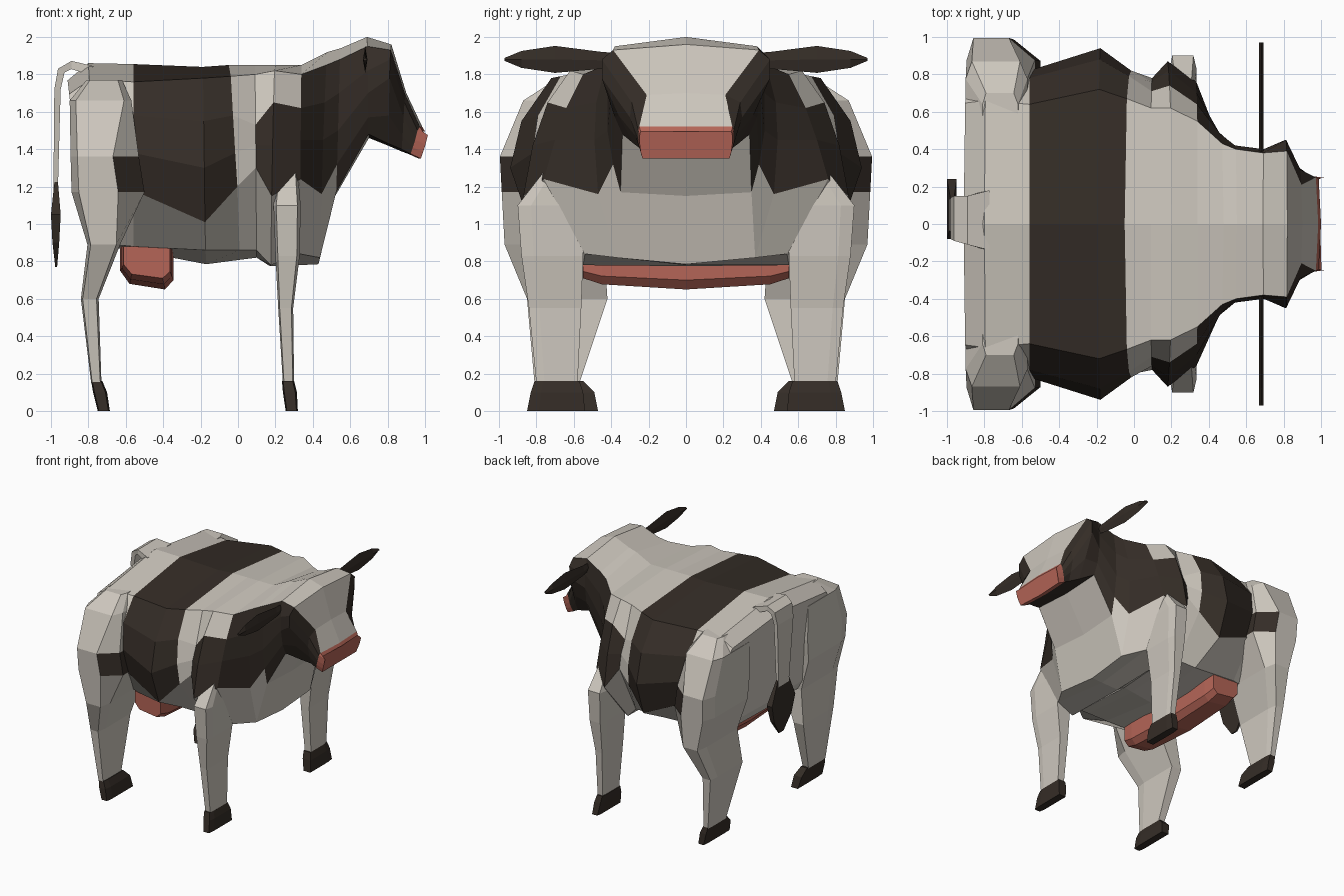
import bpy, bmesh
from mathutils import Vector


def material(name, rgb):
    m = bpy.data.materials.new(name)
    m.diffuse_color = (*rgb, 1)
    return m


HIDE = material("pale_hide", (0.61, 0.57, 0.51))
DARK = material("dark_patch", (0.035, 0.026, 0.020))
PINK = material("pink_skin", (0.46, 0.13, 0.095))
MATS = [HIDE, DARK, PINK]


def loft(name, rings, color=lambda i, j: 0, end_color=0):
    """Skin a row of equal rings; color(i, j) gives the material of each face."""
    bm = bmesh.new()
    vs = [[bm.verts.new(p) for p in r] for r in rings]
    n = len(rings[0])
    for i in range(len(vs) - 1):
        for j in range(n):
            k = (j + 1) % n
            f = bm.faces.new((vs[i][j], vs[i][k], vs[i + 1][k], vs[i + 1][j]))
            f.material_index = color(i, j)
    for r in (vs[0], vs[-1]):
        bm.faces.new(r).material_index = end_color
    bmesh.ops.recalc_face_normals(bm, faces=bm.faces)
    me = bpy.data.meshes.new(name)
    bm.to_mesh(me)
    bm.free()
    for m in MATS:
        me.materials.append(m)
    ob = bpy.data.objects.new(name, me)
    bpy.context.collection.objects.link(ob)
    return ob


def section(x_top, x_low, z_top, z_low, *side):
    """Symmetric 12-point cross-section from five (y, z) side points."""
    pts = [(0, z_top), *side, (0, z_low)]
    half = [Vector((x_top + (x_low - x_top) * i / 6, y, z)) for i, (y, z) in enumerate(pts)]
    return half + [Vector((p.x, -p.y, p.z)) for p in reversed(half[1:-1])]


def strip(j):
    """Ring face number counted from the spine down, same on both sides."""
    return min(j, 11 - j)


# Head with pink muzzle
head = [
    section(0.69, 0.70, 2.00, 1.46, (0.38, 1.95), (0.40, 1.82), (0.40, 1.70), (0.38, 1.57), (0.34, 1.48)),
    section(0.82, 0.80, 1.96, 1.42, (0.39, 1.93), (0.45, 1.88), (0.45, 1.78), (0.36, 1.58), (0.28, 1.43)),
    section(0.90, 0.87, 1.70, 1.39, (0.21, 1.69), (0.29, 1.65), (0.30, 1.57), (0.27, 1.47), (0.24, 1.40)),
    section(0.985, 0.91, 1.52, 1.375, (0.25, 1.52), (0.255, 1.50), (0.255, 1.45), (0.25, 1.41), (0.24, 1.375)),
]
head.append([Vector((p.x + (0.015 if p.z > 1.5 else 0.055), p.y * 0.97, p.z - 0.025))
             for p in head[-1]])
loft("head", head, lambda i, j: 2 if i == 3 else int(strip(j) > 0), 2)

# Barrel and neck, from haunch to throat
body = [
    section(-0.80, -0.77, 1.86, 0.885, (0.66, 1.77), (0.76, 1.60), (0.80, 1.35), (0.72, 1.15), (0.50, 0.90)),
    section(-0.56, -0.56, 1.855, 0.86, (0.64, 1.76), (0.78, 1.58), (0.82, 1.38), (0.78, 1.18), (0.56, 0.88)),
    section(-0.19, -0.17, 1.84, 0.785, (0.72, 1.78), (0.88, 1.55), (0.94, 1.30), (0.84, 1.01), (0.55, 0.86)),
    section(-0.05, 0.02, 1.85, 0.81, (0.67, 1.79), (0.79, 1.58), (0.82, 1.38), (0.80, 1.20), (0.55, 0.86)),
    section(0.09, 0.10, 1.85, 0.82, (0.62, 1.80), (0.71, 1.53), (0.76, 1.42), (0.78, 1.30), (0.55, 0.86)),
    section(0.20, 0.17, 1.85, 0.775, (0.62, 1.82), (0.74, 1.65), (0.82, 1.42), (0.87, 1.15), (0.55, 0.78)),
    section(0.34, 0.33, 1.85, 0.78, (0.55, 1.80), (0.64, 1.62), (0.70, 1.45), (0.76, 1.24), (0.54, 0.84)),
    section(0.48, 0.43, 1.92, 0.785, (0.43, 1.85), (0.48, 1.65), (0.49, 1.45), (0.47, 1.16), (0.37, 0.82)),
    section(0.55, 0.52, 1.94, 1.15, (0.40, 1.88), (0.42, 1.70), (0.42, 1.50), (0.39, 1.32), (0.35, 1.17)),
]
# Rump is the haunch ring pushed back and drawn in; the neck ends on the head's first ring
rump = [Vector((-0.82 - 0.095 * (p.z - 0.9), p.y * 0.98, 1.35 + (p.z - 1.35) * 0.82)) for p in body[0]]
body = [rump, *body, head[0]]


def body_color(i, j):
    s = strip(j)
    band = i in (2, 3) and s <= 3
    shoulder = i in (5, 6) and s in (2, 3)
    neck = (i >= 7 and 1 <= s <= 3) or (i == 9 and s == 4)
    return int(band or shoulder or neck)


loft("body", body, body_color)


def leg_ring(s, z, x0, x1, y0, y1, bevel=0.12):
    """Six-sided leg ring, bevelled at the outer front; s = +1 or -1 for the side."""
    w, ym = x1 - x0, y0 + (y1 - y0) * 0.8
    pts = [(x0, y0), (x1, y0), (x1, ym), (x1 - w * bevel, y1), (x0 + w * 0.1, y1), (x0, ym)]
    return [Vector((x, s * y, z)) for x, y in pts]


front_leg = [(1.28, 0.21, 0.32, 0.55, 0.76), (1.10, 0.19, 0.335, 0.54, 0.90),
             (0.83, 0.20, 0.33, 0.55, 0.88), (0.55, 0.215, 0.295, 0.56, 0.84),
             (0.15, 0.24, 0.30, 0.58, 0.80)]
front_hoof = [(0.16, 0.235, 0.30, 0.57, 0.81), (0.10, 0.24, 0.315, 0.55, 0.83),
              (0.0, 0.255, 0.32, 0.54, 0.85)]
hind_leg = [(1.77, -0.81, -0.62, 0.40, 0.70), (1.66, -0.90, -0.57, 0.40, 0.87),
            (1.36, -0.895, -0.53, 0.40, 0.995, 0.38), (1.17, -0.89, -0.50, 0.42, 0.985, 0.36),
            (0.89, -0.805, -0.63, 0.44, 0.97), (0.60, -0.84, -0.745, 0.42, 0.85),
            (0.15, -0.785, -0.73, 0.57, 0.81)]
hind_hoof = [(0.16, -0.785, -0.725, 0.55, 0.81), (0.10, -0.775, -0.70, 0.49, 0.82),
             (0.0, -0.75, -0.685, 0.47, 0.82)]

for side, s in (("left", 1), ("right", -1)):
    # Legs and hooves
    for name, rows, col in (
            ("front_leg", front_leg, lambda i, j: 0),
            ("hind_leg", hind_leg, lambda i, j: int(i == 2 and j in (1, 2))),
            ("front_hoof", front_hoof, lambda i, j: 1),
            ("hind_hoof", hind_hoof, lambda i, j: 1)):
        loft(f"{name}_{side}", [leg_ring(s, *r) for r in rows], col, int("hoof" in name))

    # Ear: thin flat leaf pointing sideways
    ear = [(0.38, 1.88, 0.035), (0.45, 1.875, 0.045), (0.70, 1.88, 0.072),
           (0.88, 1.88, 0.045), (0.97, 1.88, 0.008)]
    loft(f"ear_{side}", [[Vector((0.68 + dx, s * y, z + dz)) for dx, dz in
                          ((0, h), (0.012, 0), (0, -h), (-0.012, 0))] for y, z, h in ear],
         lambda i, j: 1, 1)

# Udder: six-sided profile swept across the belly, tapering at both ends
udder = [(-0.63, 0.88), (-0.63, 0.75), (-0.58, 0.68), (-0.39, 0.65), (-0.345, 0.70), (-0.345, 0.88)]
loft("udder", [[Vector((-0.49 + (x + 0.49) * (0.5 + f / 2), y, 0.88 - (0.88 - z) * f))
                for x, z in udder]
               for y, f in ((-0.55, 0.74), (-0.45, 0.88), (0, 1), (0.45, 0.88), (0.55, 0.74))],
     lambda i, j: 2, 2)


def ribbon(name, path, mat):
    """Four-sided strip along (x, z, half thickness, y centre, half width)."""
    rings = []
    for i, (x, z, t, yc, w) in enumerate(path):
        a, b = path[max(i - 1, 0)], path[min(i + 1, len(path) - 1)]
        d = Vector((b[0] - a[0], b[1] - a[1])).normalized()
        rings.append([Vector((x - d.y * t * u, yc + w * v, z + d.x * t * u))
                      for u, v in ((1, 1), (1, -1), (-1, -1), (-1, 1))])
    loft(name, rings, lambda i, j: mat, mat)


# Tail and its tuft
ribbon("tail", [(-0.78, 1.82, 0.025, 0.02, 0.16), (-0.89, 1.85, 0.022, 0.02, 0.13),
                (-0.945, 1.82, 0.02, 0.03, 0.12), (-0.965, 1.72, 0.017, 0.03, 0.11),
                (-0.975, 1.18, 0.012, 0.06, 0.07)], 0)
ribbon("tail_tuft", [(-0.972, 1.24, 0.008, 0.06, 0.07), (-0.974, 1.05, 0.026, 0.08, 0.16),
                     (-0.974, 0.90, 0.018, 0.08, 0.12), (-0.972, 0.77, 0.005, 0.08, 0.03)], 1)
